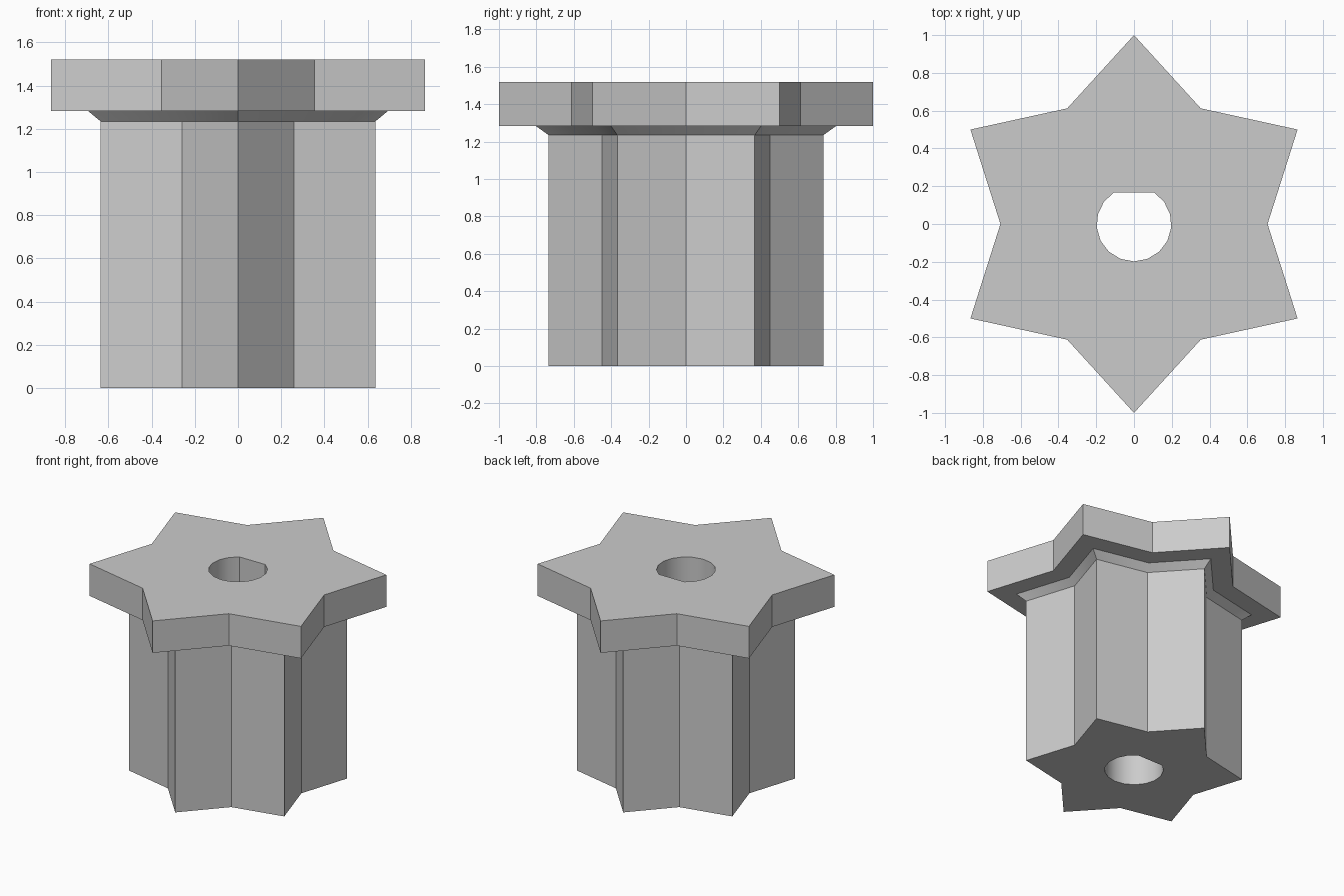
import bpy, bmesh
from math import sin, cos, pi, radians

cube = bpy.data.objects.get("Cube")
if cube:
    bpy.data.objects.remove(cube, do_unlink=True)

grey = bpy.data.materials.new("light grey")
grey.use_nodes = True
colour = (0.6, 0.6, 0.6, 1)
grey.diffuse_color = colour
grey.node_tree.nodes["Principled BSDF"].inputs["Base Color"].default_value = colour


def star(radius):
    """Six-pointed outline with its first tip at the back."""
    pts = []
    for i in range(12):
        r = radius if i % 2 == 0 else radius * 0.707
        a = pi / 2 + i * pi / 6
        pts.append((r * cos(a), r * sin(a)))
    return pts


def d_hole(radius=0.198, half_arc=radians(148), steps=14):
    """Round bore outline with a flat on its back side."""
    angles = [-pi / 2 + half_arc * (2 * i / steps - 1) for i in range(steps + 1)]
    return [(radius * cos(a), radius * sin(a)) for a in angles]


def ring(bm, pts, z):
    return [bm.verts.new((x, y, z)) for x, y in pts]


def bridge(bm, low, high):
    n = len(low)
    for i in range(n):
        j = (i + 1) % n
        bm.faces.new((low[i], low[j], high[j], high[i]))


def cap(bm, outer, inner, normal):
    """Fill the flat area between the star outline and the bore."""
    edges = []
    for loop in (outer, inner):
        for i, v in enumerate(loop):
            edges.append(bm.edges.get((v, loop[(i + 1) % len(loop)])))
    bmesh.ops.triangle_fill(bm, edges=edges, use_beauty=True, normal=normal)


# Star outline stacked as shaft, flared collar and flange: (radius, height)
levels = [(0.735, 0), (0.735, 1.235), (0.802, 1.283), (1.0, 1.283), (1.0, 1.52)]
bm = bmesh.new()
rings = [ring(bm, star(r), z) for r, z in levels]
for low, high in zip(rings, rings[1:]):
    bridge(bm, low, high)

# Bore through the full height
bore = [ring(bm, d_hole(), z) for z in (levels[0][1], levels[-1][1])]
bridge(bm, bore[1], bore[0])
cap(bm, rings[0], bore[0], (0, 0, -1))
cap(bm, rings[-1], bore[1], (0, 0, 1))
bmesh.ops.recalc_face_normals(bm, faces=bm.faces[:])

mesh = bpy.data.meshes.new("star_knob")
bm.to_mesh(mesh)
bm.free()
mesh.materials.append(grey)
knob = bpy.data.objects.new("star_knob", mesh)
bpy.context.collection.objects.link(knob)

# Smooth the bore, keep the star edges crisp
bpy.ops.object.select_all(action='DESELECT')
knob.select_set(True)
bpy.context.view_layer.objects.active = knob
bpy.ops.object.shade_smooth_by_angle(angle=radians(30))
